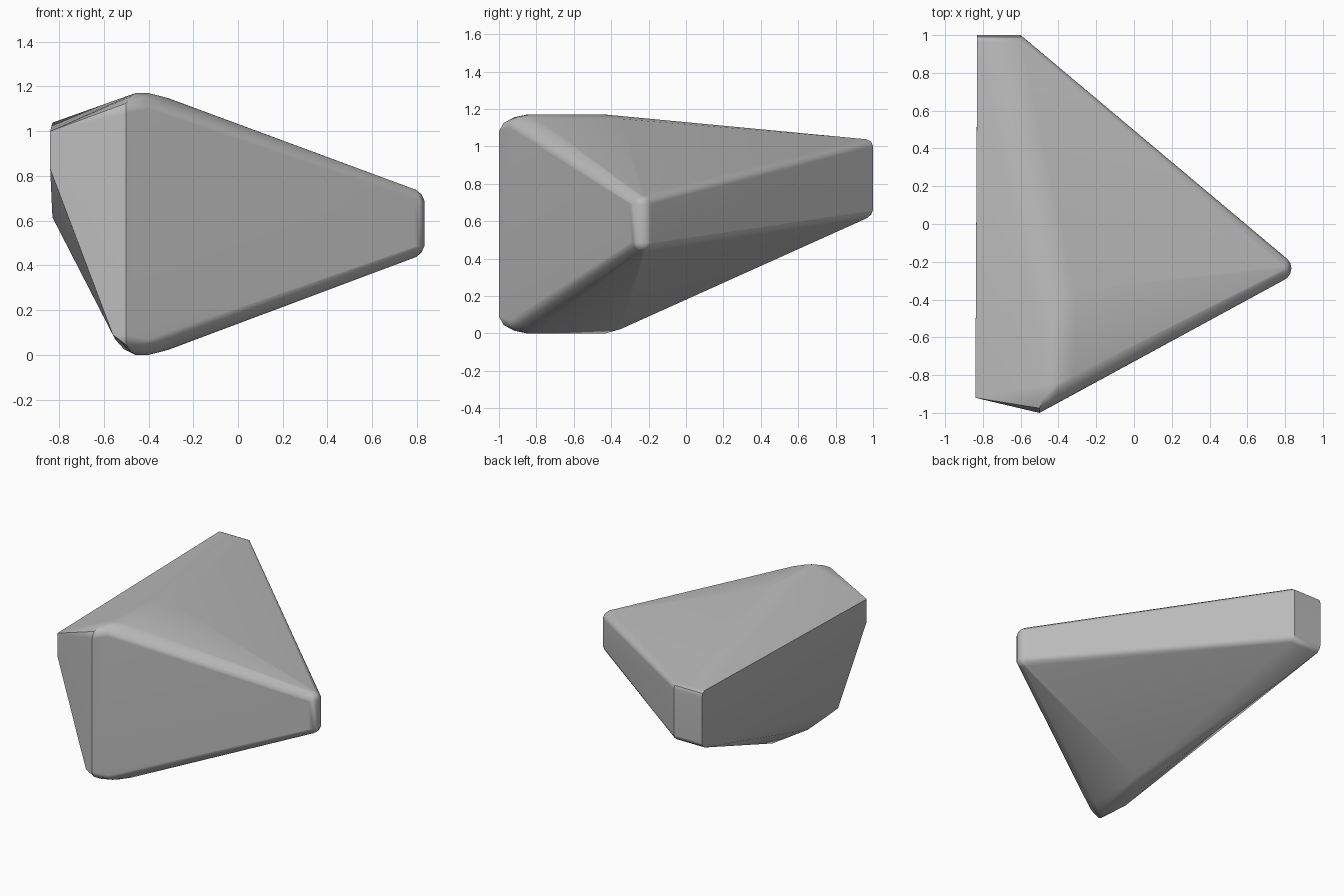
import bpy, bmesh, math
from mathutils import Vector

cube = bpy.data.objects.get("Cube")
if cube:
    bpy.data.objects.remove(cube, do_unlink=True)

HEIGHT = 1.17


def ball(centre, radius, rings=7, segments=16):
    """Points on a small sphere, used to round a corner of the hull."""
    pts = []
    for i in range(rings + 1):
        lat = math.pi * (i / rings - 0.5)
        for j in range(segments):
            lon = 2 * math.pi * j / segments
            pts.append(Vector(centre) + radius * Vector((
                math.cos(lat) * math.cos(lon), math.cos(lat) * math.sin(lon), math.sin(lat))))
    return pts


def both(pts):
    """Upper points plus their mirror image below mid height."""
    return [Vector(p) for p in pts] + [Vector((x, y, HEIGHT - z)) for x, y, z in pts]


# Crown and base: rounded front lip and the short flat ridge
points = both([
    (-0.50, -1.00, 1.08), (-0.40, -0.945, 1.10),
    (-0.50, -0.975, 1.125), (-0.42, -0.935, 1.13),
    (-0.48, -0.92, 1.155), (-0.41, -0.89, 1.155),
    (-0.46, -0.85, 1.17), (-0.40, -0.84, 1.17),
    (-0.32, -0.80, 1.15), (-0.33, -0.87, 1.12),
    (-0.41, -0.43, 1.17), (-0.31, -0.35, 1.147),
])
# Rounded lower left shoulder
points += [Vector(p) for p in (
    (-0.56, -0.985, 0.09), (-0.55, -0.85, 0.07), (-0.51, -0.70, 0.025))]
# Left front edge
points += [Vector((-0.84, -0.92, z)) for z in (0.83, 1.0)]
# Back end with softened upper and lower edges
for x in (-0.83, -0.60):
    points += [Vector((x, y, z)) for y, z in (
        (1.0, 0.66), (0.99, 0.635), (0.965, 0.615),
        (1.0, 1.00), (0.99, 1.025), (0.965, 1.038))]
# Rounded right tip
for z in (0.50, 0.675):
    points += ball((0.765, -0.235, z), 0.07)

bm = bmesh.new()
for p in points:
    bm.verts.new(p)
hull = bmesh.ops.convex_hull(bm, input=bm.verts)
loose = [v for v in bm.verts if not v.link_faces]
bmesh.ops.delete(bm, geom=loose, context="VERTS")
bmesh.ops.dissolve_limit(bm, angle_limit=math.radians(1.5), verts=bm.verts, edges=bm.edges)
bmesh.ops.recalc_face_normals(bm, faces=bm.faces)

mesh = bpy.data.meshes.new("faceted_rock")
bm.to_mesh(mesh)
bm.free()
rock = bpy.data.objects.new("faceted_rock", mesh)
bpy.context.collection.objects.link(rock)

# Plain grey stone
stone = bpy.data.materials.new("stone_grey")
stone.use_nodes = True
grey = (0.5, 0.5, 0.5, 1.0)
stone.diffuse_color = grey
stone.node_tree.nodes["Principled BSDF"].inputs["Base Color"].default_value = grey
mesh.materials.append(stone)

# Smooth the rounded lips while the large planes stay flat
bpy.ops.object.select_all(action="DESELECT")
rock.select_set(True)
bpy.context.view_layer.objects.active = rock
bpy.ops.object.shade_smooth_by_angle(angle=math.radians(32))
weighted = rock.modifiers.new("flat_planes", "WEIGHTED_NORMAL")
weighted.keep_sharp = True
